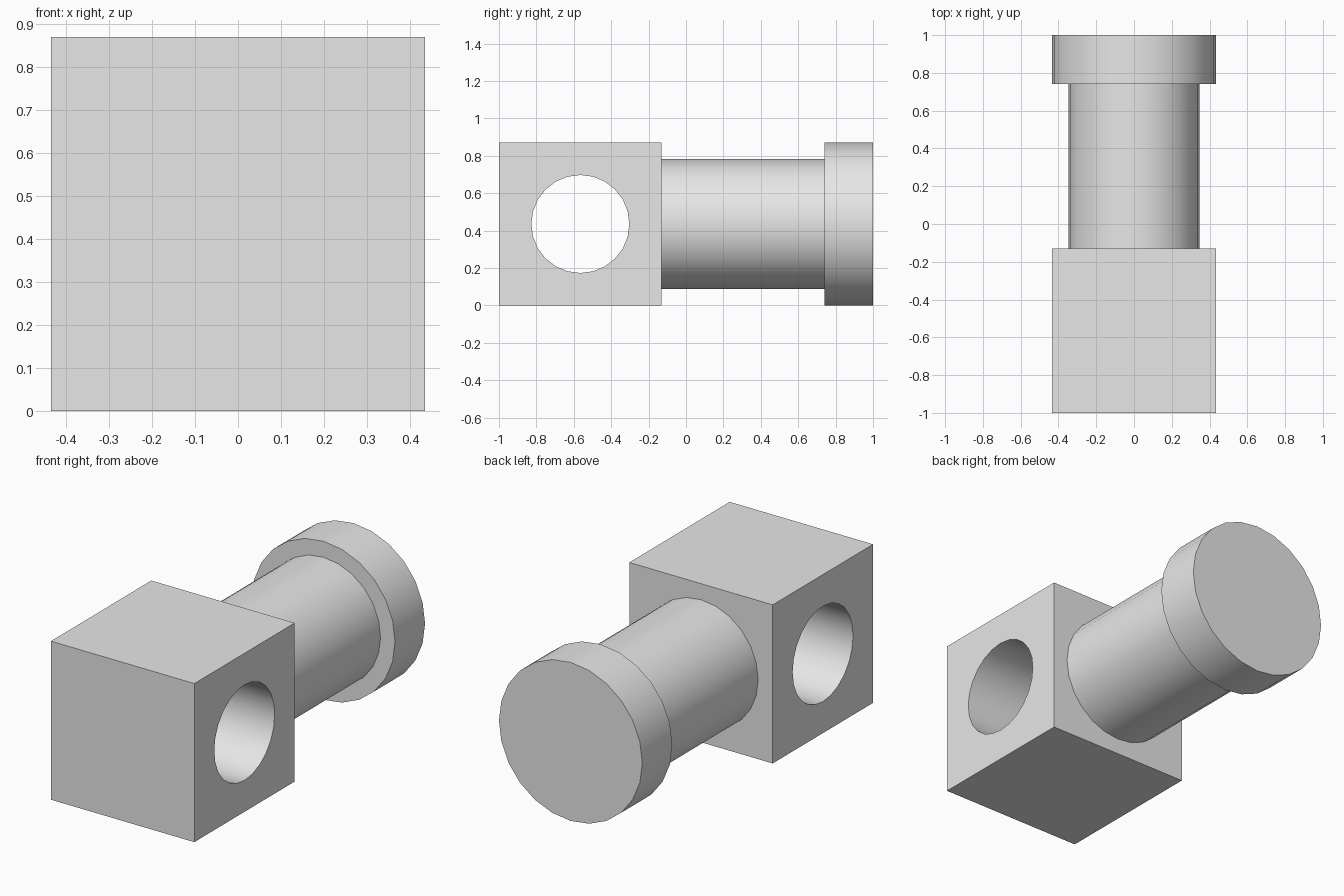
import bpy
from math import pi, radians

SIDES = 24
HALF = 0.435          # half width of the block, radius of the head
BLOCK_Y = -0.565      # centre of the block along the pin

cube = bpy.data.objects.get("Cube")
if cube:
    bpy.data.objects.remove(cube, do_unlink=True)

# Single plain grey
grey = bpy.data.materials.new("light grey")
grey.use_nodes = True
grey.diffuse_color = (0.8, 0.8, 0.8, 1)
grey.node_tree.nodes["Principled BSDF"].inputs["Base Color"].default_value = (0.8, 0.8, 0.8, 1)


def finish(name):
    obj = bpy.context.object
    obj.name = name
    bpy.ops.object.transform_apply(location=True, rotation=True, scale=True)
    obj.data.materials.append(grey)
    return obj


def smooth(obj):
    bpy.ops.object.select_all(action="DESELECT")
    obj.select_set(True)
    bpy.context.view_layer.objects.active = obj
    bpy.ops.object.shade_smooth_by_angle(angle=radians(30))


def rod(name, radius, start, end):
    """Cylinder lying along y."""
    bpy.ops.mesh.primitive_cylinder_add(
        vertices=SIDES, radius=radius, depth=end - start,
        location=(0, (start + end) / 2, HALF), rotation=(pi / 2, 0, 0))
    obj = finish(name)
    smooth(obj)
    return obj


# Shaft and head
rod("shaft", 0.347, -0.14, 0.75)
rod("head", HALF, 0.74, 1.0)

# Cutter for the cross bore
bpy.ops.mesh.primitive_cylinder_add(
    vertices=SIDES, radius=0.262, depth=1.2,
    location=(0, BLOCK_Y, HALF), rotation=(0, pi / 2, 0))
cutter = finish("bore_cutter")
cutter.hide_render = True

# Block with the bore through it
bpy.ops.mesh.primitive_cube_add(size=2 * HALF, location=(0, BLOCK_Y, HALF))
block = finish("bored_block")
cut = block.modifiers.new("bore", "BOOLEAN")
cut.operation = "DIFFERENCE"
cut.solver = "EXACT"
cut.object = cutter
bpy.ops.object.modifier_apply(modifier=cut.name)
bpy.data.objects.remove(cutter, do_unlink=True)
smooth(block)
